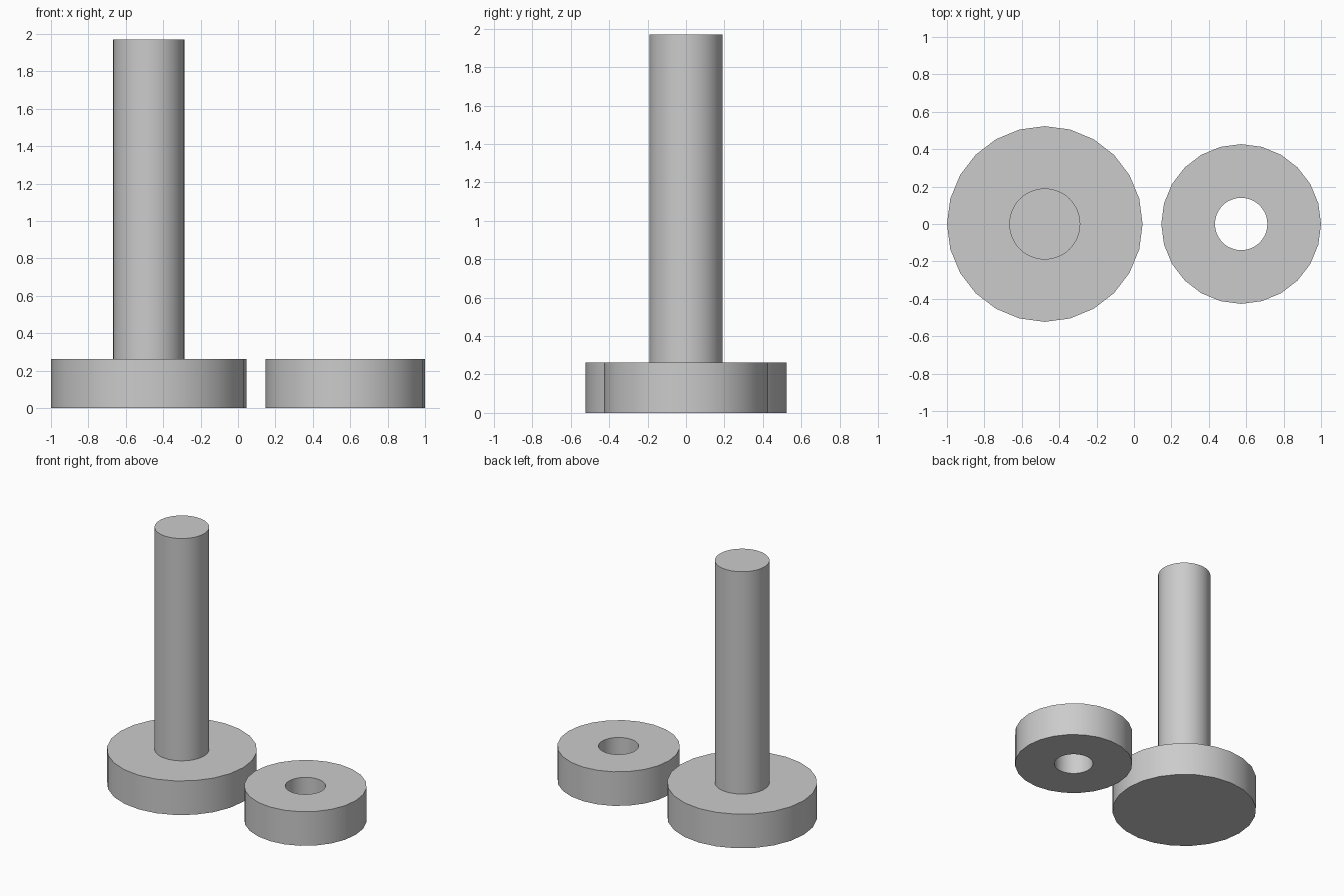
import bpy
import bmesh
from math import cos, sin, pi, radians

cube = bpy.data.objects.get("Cube")
if cube:
    bpy.data.objects.remove(cube, do_unlink=True)

GREY = (0.6, 0.6, 0.6, 1.0)
grey = bpy.data.materials.new("plain grey")
grey.use_nodes = True
grey.diffuse_color = GREY
grey.node_tree.nodes["Principled BSDF"].inputs["Base Color"].default_value = GREY

DISC_X, RING_X = -0.477, 0.573
THICK = 0.262
DISC_SIDES, SHAFT_SIDES = 24, 48


def circle(bm, x, radius, z, sides):
    steps = [2 * pi * i / sides for i in range(sides)]
    verts = [bm.verts.new((x + radius * cos(a), radius * sin(a), z)) for a in steps]
    return [bm.edges.new((verts[i - 1], verts[i])) for i in range(sides)]


def extruded(name, x, radii_sides, bottom, top):
    """Fill between concentric circles and raise the outline into a solid."""
    bm = bmesh.new()
    edges = []
    for radius, sides in radii_sides:
        edges += circle(bm, x, radius, bottom, sides)
    bmesh.ops.triangle_fill(bm, edges=edges, use_beauty=True)
    base = bm.faces[:]
    result = bmesh.ops.extrude_face_region(bm, geom=base, use_keep_orig=True)
    raised = [v for v in result["geom"] if isinstance(v, bmesh.types.BMVert)]
    bmesh.ops.translate(bm, verts=raised, vec=(0, 0, top - bottom))
    bmesh.ops.recalc_face_normals(bm, faces=bm.faces[:])
    mesh = bpy.data.meshes.new(name)
    bm.to_mesh(mesh)
    bm.free()
    mesh.materials.append(grey)
    obj = bpy.data.objects.new(name, mesh)
    bpy.context.collection.objects.link(obj)
    bpy.ops.object.select_all(action="DESELECT")
    obj.select_set(True)
    bpy.context.view_layer.objects.active = obj
    bpy.ops.object.shade_smooth_by_angle(angle=radians(30))
    return obj


# Wide base disc with its tall shaft
extruded("base_disc", DISC_X, [(0.523, DISC_SIDES)], 0, THICK)
extruded("shaft", DISC_X, [(0.19, SHAFT_SIDES)], THICK, 1.97)

# Separate ring with a hole right through it
extruded("ring", RING_X, [(0.427, DISC_SIDES), (0.14, SHAFT_SIDES)], 0, THICK)
